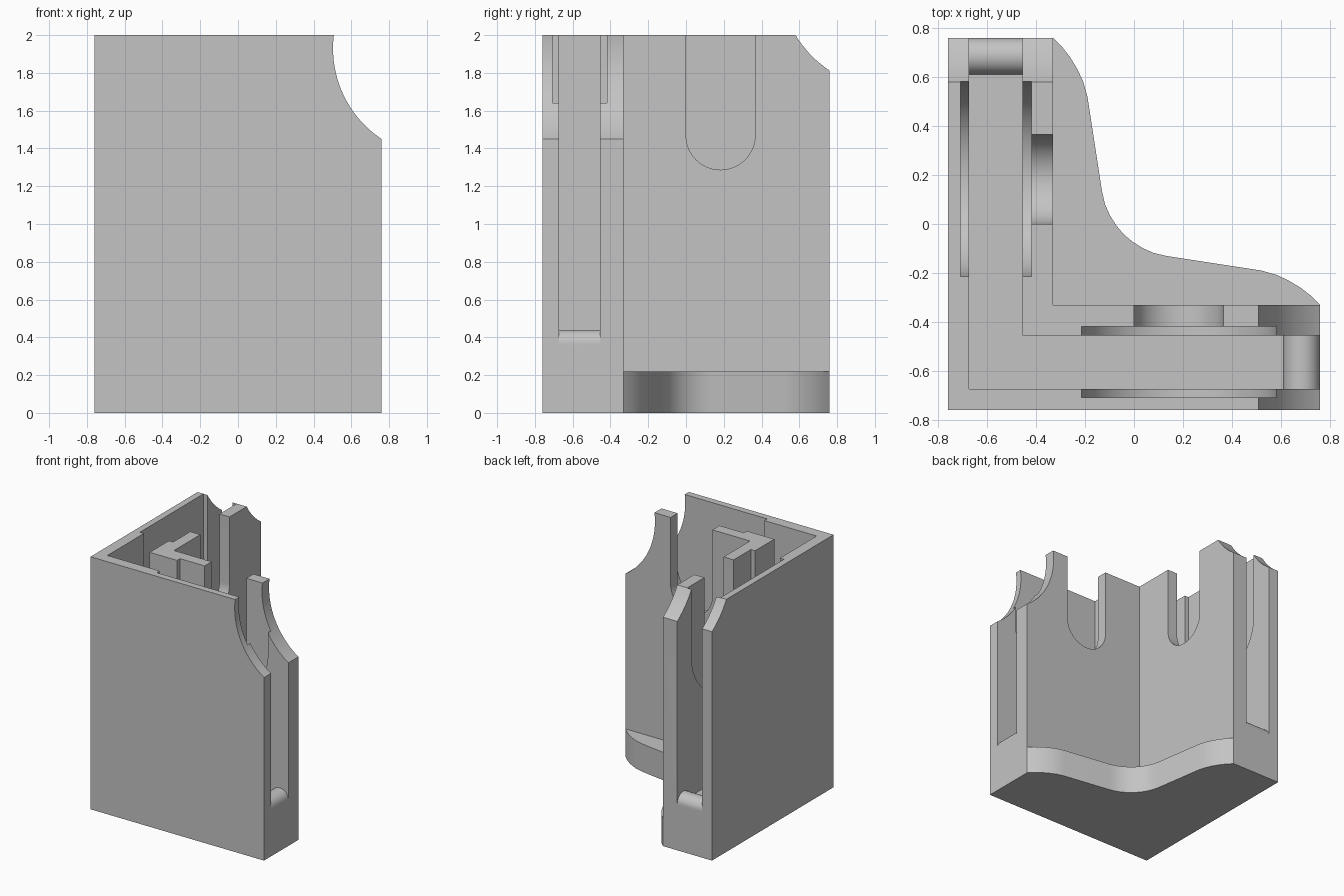
import bpy, bmesh
from math import sin, cos, pi

if "Cube" in bpy.data.objects:
    bpy.data.objects.remove(bpy.data.objects["Cube"])

HALF = 0.76       # half the outer length of each arm
INNER = -0.33     # inner face of each arm
TOP = 2.0
FLOOR = 0.365     # floor of the channel

grey = bpy.data.materials.new("light_grey")
grey.use_nodes = True
grey.diffuse_color = (0.55, 0.55, 0.55, 1)
grey.node_tree.nodes["Principled BSDF"].inputs["Base Color"].default_value = (0.55, 0.55, 0.55, 1)


def prism(name, points, axis, low, high):
    """Extrude a 2D outline; x and y axes take (along the arm, height) points."""
    place = {"x": lambda a, b, t: (t, a, b),
             "y": lambda a, b, t: (a, t, b),
             "z": lambda a, b, t: (a, b, t)}[axis]
    bm = bmesh.new()
    lower = [bm.verts.new(place(a, b, low)) for a, b in points]
    upper = [bm.verts.new(place(a, b, high)) for a, b in points]
    bm.faces.new(lower)
    bm.faces.new(upper)
    n = len(points)
    for i in range(n):
        j = (i + 1) % n
        bm.faces.new((lower[i], lower[j], upper[j], upper[i]))
    bmesh.ops.recalc_face_normals(bm, faces=bm.faces)
    mesh = bpy.data.meshes.new(name)
    bm.to_mesh(mesh)
    bm.free()
    mesh.materials.append(grey)
    obj = bpy.data.objects.new(name, mesh)
    bpy.context.collection.objects.link(obj)
    return obj


def arc(cx, cz, r, start, end, steps):
    return [(cx + r * cos(start + (end - start) * i / steps),
             cz + r * sin(start + (end - start) * i / steps)) for i in range(steps + 1)]


def disc(cx, cz, r):
    return arc(cx, cz, r, 0, 2 * pi, 128)[:-1]


def u_shape(cx, cz, r):
    return arc(cx, cz, r, pi, 2 * pi, 40) + [(cx + r, TOP + 0.2), (cx - r, TOP + 0.2)]


def l_shape(outer, inner, end):
    return [(outer, outer), (end, outer), (end, inner),
            (inner, inner), (inner, end), (outer, end)]


def combine(target, tool, operation):
    mod = target.modifiers.new(operation, "BOOLEAN")
    mod.operation = operation
    mod.solver = "EXACT"
    mod.object = tool
    bpy.ops.object.select_all(action="DESELECT")
    bpy.context.view_layer.objects.active = target
    target.select_set(True)
    bpy.ops.object.modifier_apply(modifier=mod.name)
    bpy.data.objects.remove(tool)


# L-shaped body
body = prism("corner_holder", l_shape(-HALF, INNER, HALF), "z", 0, TOP)

# Foot plate with a sweeping edge, symmetric about the diagonal
half_curve = [(-0.33, 0.76), (-0.295, 0.725), (-0.26, 0.68), (-0.23, 0.63), (-0.207, 0.58),
              (-0.19, 0.52), (-0.13, 0.13), (-0.118, 0.08), (-0.098, 0.035), (-0.073, -0.005)]
sweep = half_curve + [(-0.042, -0.042)] + [(y, x) for x, y in reversed(half_curve)]
foot = prism("foot", [(-HALF, HALF)] + sweep + [(HALF, -HALF), (-HALF, -HALF)], "z", 0, 0.22)
combine(body, foot, "UNION")

# Open-ended channel running through both arms
combine(body, prism("channel", l_shape(-0.673, -0.455, 1), "z", FLOOR, TOP + 0.2), "DIFFERENCE")

# Grooves, inner slots and scooped ends of the two arms
scoops = {"y": (1.08, 1.93, 0.577), "x": (1.08, 2.3, 0.583)}
for axis, scoop in scoops.items():
    combine(body, prism("groove", u_shape(0.183, 1.47, 0.398), axis, -0.708, -0.418), "DIFFERENCE")
    combine(body, prism("slot", u_shape(0.183, 1.47, 0.183), axis, -0.5, -0.3), "DIFFERENCE")
    combine(body, prism("scoop", disc(*scoop), axis, -0.8, -0.3), "DIFFERENCE")

# Rounded retaining lip at each channel end
for axis in scoops:
    ridge = arc(0.685, FLOOR, 0.075, 0, pi, 24)
    outline = ridge + [(0.61, FLOOR - 0.05), (0.76, FLOOR - 0.05)]
    combine(body, prism("lip", outline, axis, -0.69, -0.44), "UNION")

bpy.ops.object.select_all(action="DESELECT")
body.select_set(True)
bpy.context.view_layer.objects.active = body
bpy.ops.object.shade_smooth_by_angle(angle=pi / 6)
